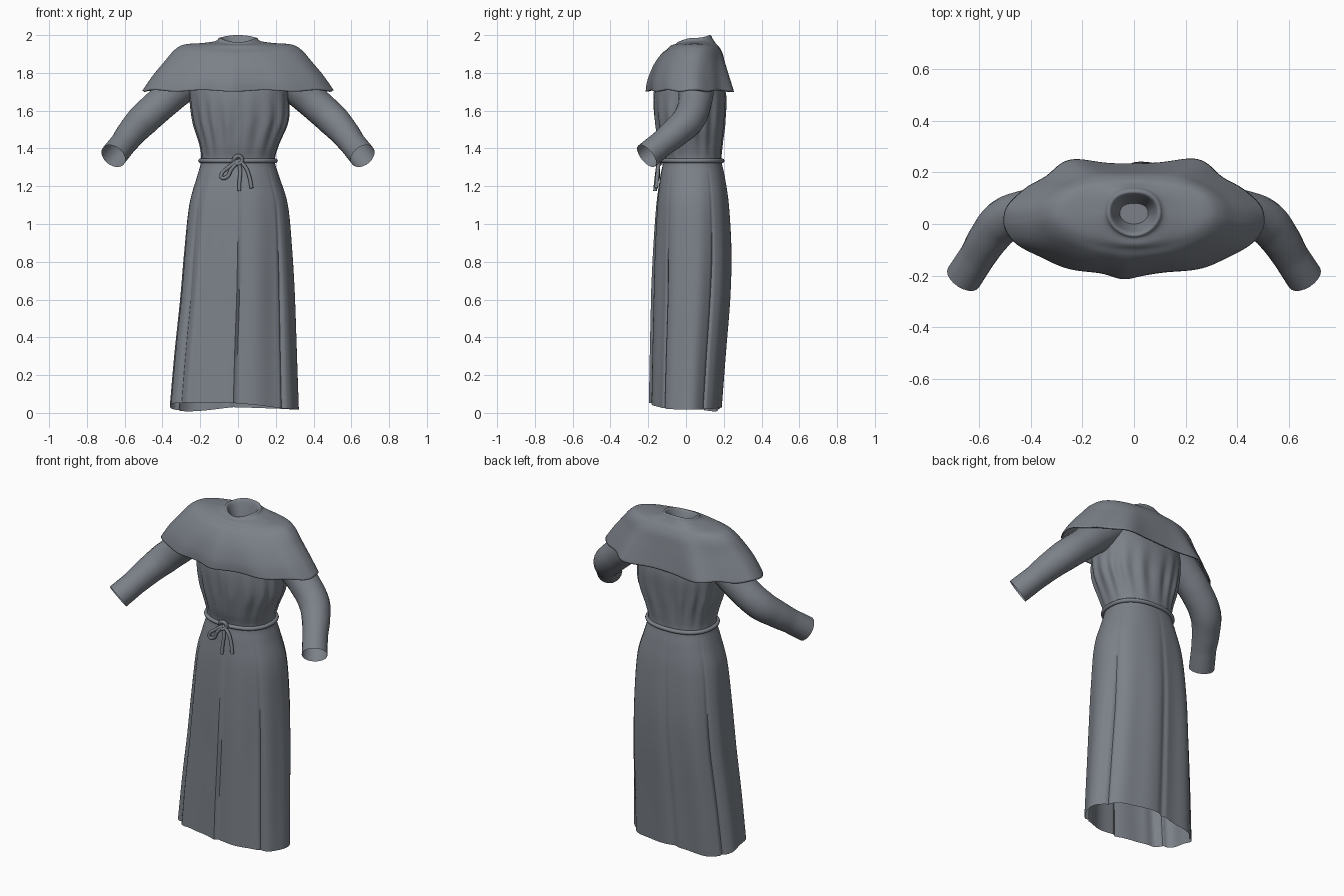
import bpy, bmesh
from math import sin, cos, pi, exp, copysign

if "Cube" in bpy.data.objects:
    bpy.data.objects.remove(bpy.data.objects["Cube"])

N = 200
cloth = bpy.data.materials.new("grey_cloth")
cloth.diffuse_color = (.2, .22, .25, 1)
cloth.use_nodes = True
cloth.node_tree.nodes["Principled BSDF"].inputs["Base Color"].default_value = cloth.diffuse_color


def finish(ob, angle=0.7):
    bpy.ops.object.select_all(action='DESELECT')
    ob.select_set(True)
    bpy.context.view_layer.objects.active = ob
    if ob.type == 'CURVE':
        bpy.ops.object.convert(target='MESH')
        ob = bpy.context.view_layer.objects.active
    ob.data.materials.append(cloth)
    bpy.ops.object.shade_smooth_by_angle(angle=angle)


def smooth_rows(rows, steps):
    """Catmull-Rom refinement of a list of section rows."""
    out = []
    for i in range(len(rows) - 1):
        p = [rows[max(0, min(len(rows) - 1, i + k))] for k in (-1, 0, 1, 2)]
        for s in range(steps):
            t = s / steps
            out.append([0.5 * (2 * b + (c - a) * t + (2 * a - 5 * b + 4 * c - d) * t * t
                               + (3 * b - a - 3 * c + d) * t ** 3) for a, b, c, d in zip(*p)])
    return out + [list(rows[-1])]


def section(row, t, power):
    """Point on a rounded section; row = xl, xr, yf, yb, z front, z side, z back.
    power = roundness of the front half and of the back half."""
    xl, xr, yf, yb, zf, zs, zb = row
    c, s = cos(t), sin(t)
    e = 2 / power[s > 0]
    x = (xl + xr) / 2 + (xr - xl) / 2 * copysign(abs(c) ** e, c)
    y = (yf + yb) / 2 + (yb - yf) / 2 * copysign(abs(s) ** e, s)
    return x, y, zs + ((zb if s > 0 else zf) - zs) * s * s


def loft(name, rows, power, folds, cap=False):
    bm = bmesh.new()
    rings = []
    for row in rows:
        ring = []
        for k in range(N):
            t = 2 * pi * k / N
            x, y, z = section(row, t, power)
            r, dz = folds(t, z, row)
            ring.append(bm.verts.new((x + r * cos(t), y + r * sin(t), z + dz)))
        rings.append(ring)
    for a, b in zip(rings, rings[1:]):
        for k in range(N):
            bm.faces.new((a[k], a[(k + 1) % N], b[(k + 1) % N], b[k]))
    if cap:
        bm.faces.new(rings[-1])
    me = bpy.data.meshes.new(name)
    bm.to_mesh(me)
    bm.free()
    ob = bpy.data.objects.new(name, me)
    bpy.context.collection.objects.link(ob)
    return ob


def tube(name, pts, radius, cyclic=False, bezier=True, radii=None, caps=True):
    cu = bpy.data.curves.new(name, 'CURVE')
    cu.dimensions = '3D'
    cu.bevel_depth = radius
    cu.bevel_resolution = 8 if radii else 3
    cu.use_fill_caps = caps
    cu.resolution_u = 8
    sp = cu.splines.new('BEZIER' if bezier else 'POLY')
    P = sp.bezier_points if bezier else sp.points
    P.add(len(pts) - 1)
    for i, p in enumerate(pts):
        if bezier:
            P[i].co = p
            P[i].handle_left_type = P[i].handle_right_type = 'AUTO'
        else:
            P[i].co = (*p, 1)
        if radii:
            P[i].radius = radii[i]
    sp.use_cyclic_u = cyclic
    ob = bpy.data.objects.new(name, cu)
    bpy.context.collection.objects.link(ob)
    finish(ob)


def bump(t, centre, width):
    d = (t - centre + pi) % (2 * pi) - pi
    return exp(-(d / width) ** 2)


# Robe: skirt, waist and bodice in one gathered cloth
robe = [(0.0, -.365, .315, -.175, .185), (.3, -.34, .305, -.17, .207), (.6, -.31, .295, -.164, .23),
        (.85, -.288, .283, -.16, .238), (1.1, -.26, .262, -.15, .226), (1.25, -.218, .218, -.134, .205),
        (1.335, -.195, .195, -.122, .188), (1.42, -.203, .215, -.14, .192), (1.55, -.24, .265, -.16, .205),
        (1.68, -.258, .268, -.165, .212), (1.8, -.26, .26, -.14, .185), (1.88, -.23, .23, -.1, .16),
        (1.92, -.14, .14, -.06, .13)]
robe = [(a, b, c, d, z, z, z) for z, a, b, c, d in robe]


def robe_folds(t, z, row):
    d = (t + pi / 2 + pi) % (2 * pi) - pi
    c, s = cos(t), sin(t)
    if z < 1.335:
        w = min(1, (1.335 - z) / .7)
        r = w * (.005 * sin(9 * t + .6) + .004 * sin(5 * t + 2))
        for a in (-2.5, -.72, 1.62, 2.6, .5):        # creases at the sides and back
            r -= .011 * w * bump(t, a, .04)
        r += w * .02 * bump(t, -2.28, .12)
        hem = .03 - .012 * c + .022 * max(0, -s) * (1 - max(0, c)) - .06 * max(0, -c) * max(0, s)
        dz = hem * max(0, 1 - z / .6)
    else:
        w = max(0, 1 - abs(z - 1.52) / .2)
        r = w * .006 * sin(17 * t + .9 * sin(3 * t))
        dz = 0
        w = .35 * min(1, (z - 1.335) / .1)
    # front overlap: left panel laps over the right one
    r += w * (.024 * exp(d / .16) if d <= .001 else .008 * exp(-d / .2))
    return r, dz


finish(loft("robe", smooth_rows(robe, 6), (2.3, 2.3), robe_folds), .8)

# Shoulder cape with turned-in collar
cape = [(.505, -.20, .215, 1.705, 1.708, 1.703), (.452, -.195, .208, 1.76, 1.785, 1.77),
        (.39, -.168, .2, 1.84, 1.86, 1.84), (.338, -.13, .192, 1.9, 1.92, 1.9),
        (.285, -.1, .177, 1.925, 1.95, 1.935), (.19, -.08, .157, 1.945, 1.958, 1.957),
        (.12, -.056, .142, 1.952, 1.968, 1.98), (.1, -.045, .13, 1.962, 1.985, 1.999),
        (.084, -.03, .112, 1.95, 1.97, 1.985), (.055, .0, .08, 1.88, 1.88, 1.88)]
cape = [(-x, x, *rest) for x, *rest in cape]


def cape_folds(t, z, row):
    w = min(1, max(0, (1.93 - z) / .22)) if row[1] > .2 else 0
    r = w * (.004 * sin(11 * t) + .003 * sin(6 * t + 1)) * abs(sin(t))
    r += w * (.048 * (bump(t, 1.14, .2) + bump(t, pi - 1.14, .2)) + .025 * bump(t, pi / 2, .3))
    r += w * .014 * bump(t, -pi / 2 - .1, .12)
    return r, .004 * w * sin(9 * t + .4)


ob = loft("shoulder_cape", smooth_rows(cape, 5), (1.9, 2.3), cape_folds, cap=True)
m = ob.modifiers.new("thickness", 'SOLIDIFY')
m.thickness = .008
m.offset = -1
finish(ob)

# Sleeves: bent tubes, open at the cuff
arm = [(.2, .06, 1.81), (.31, .055, 1.725), (.41, .046, 1.635), (.505, .01, 1.548),
       (.56, -.052, 1.488), (.608, -.128, 1.425), (.66, -.208, 1.36)]
radii = [.095, .095, .088, .086, .078, .07, .071]
for side, sx in (("right", 1), ("left", -1)):
    tube(side + "_sleeve", [(sx * x, y, z) for x, y, z in arm], 1, radii=radii, caps=False)

# Rope belt around the waist
belt = []
for k in range(96):
    t = 2 * pi * k / 96
    x, y, z = section(robe[6], t, (2.3, 2.3))
    belt.append((x + .004 * cos(t), y + .004 * sin(t), z))
tube("rope_belt", belt, .012, cyclic=True, bezier=False)

# Knot, bow loop and hanging ends
tube("belt_knot", [(-.02, -.135, 1.325), (-.012, -.145, 1.355), (.01, -.145, 1.358),
                   (.02, -.14, 1.335), (.0, -.148, 1.318)], .011, cyclic=True)
tube("bow_loop", [(.0, -.142, 1.335), (-.05, -.147, 1.3), (-.088, -.148, 1.262), (-.085, -.148, 1.245),
                  (-.058, -.15, 1.25), (-.035, -.15, 1.29), (.005, -.144, 1.335)], .01)
tube("rope_end_left", [(.0, -.142, 1.34), (.012, -.152, 1.28), (.008, -.158, 1.23), (.006, -.164, 1.175)], .01)
tube("rope_end_right", [(.0, -.142, 1.34), (.04, -.148, 1.3), (.06, -.152, 1.25), (.072, -.158, 1.19)], .01)
